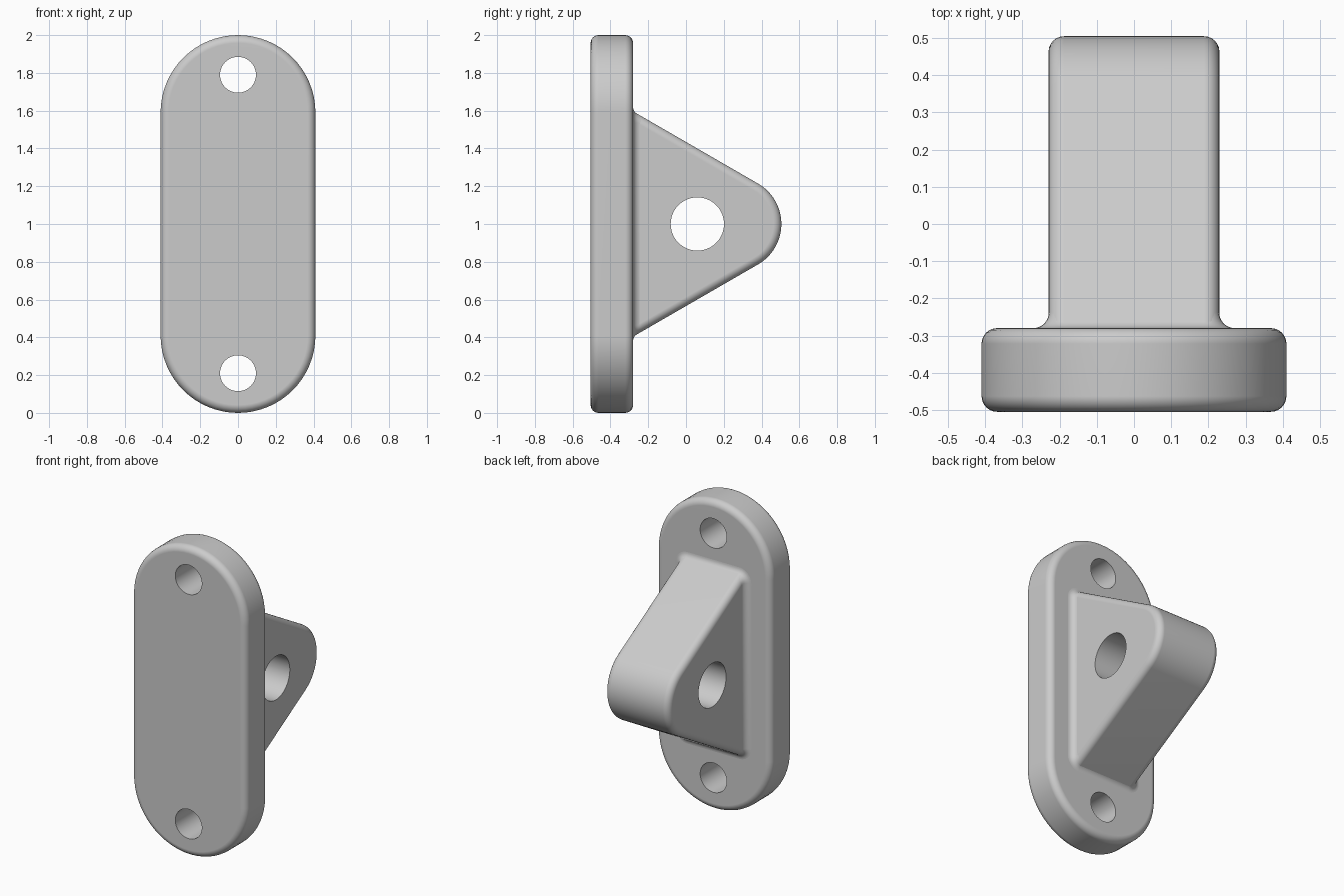
import bpy, bmesh
from math import sin, cos, pi, sqrt, radians
from mathutils import Matrix

if "Cube" in bpy.data.objects:
    bpy.data.objects.remove(bpy.data.objects["Cube"], do_unlink=True)

grey = bpy.data.materials.new("plain grey")
grey.use_nodes = True
COLOUR = (0.6, 0.6, 0.6, 1)
grey.diffuse_color = COLOUR
grey.node_tree.nodes["Principled BSDF"].inputs["Base Color"].default_value = COLOUR

ROUND = 0.042                 # edge rounding and fillet radius
BACK, TIP = -0.28, 0.505      # plate's back face, end of the lug
HALF_W, HALF_H, MID = 0.23, 0.596, 1.0
SLOPE = radians(30)


def arc(cx, cy, r, start, end, steps):
    angles = [start + (end - start) * i / steps for i in range(steps + 1)]
    return [(cx + r * cos(a), cy + r * sin(a)) for a in angles]


def make_object(name, bm):
    bmesh.ops.recalc_face_normals(bm, faces=bm.faces)
    mesh = bpy.data.meshes.new(name)
    bm.to_mesh(mesh)
    bm.free()
    mesh.materials.append(grey)
    obj = bpy.data.objects.new(name, mesh)
    bpy.context.collection.objects.link(obj)
    return obj


def prism(name, points, offset):
    """Extrude a closed 3D outline by an offset."""
    bm = bmesh.new()
    face = bm.faces.new([bm.verts.new(p) for p in points])
    extruded = bmesh.ops.extrude_face_region(bm, geom=[face], use_keep_orig=True)
    verts = [v for v in extruded["geom"] if isinstance(v, bmesh.types.BMVert)]
    bmesh.ops.translate(bm, verts=verts, vec=offset)
    return make_object(name, bm)


def activate(obj):
    bpy.ops.object.select_all(action='DESELECT')
    obj.select_set(True)
    bpy.context.view_layer.objects.active = obj


def round_edges(obj):
    mod = obj.modifiers.new("rounding", 'BEVEL')
    mod.width, mod.segments = ROUND, 6
    mod.limit_method, mod.angle_limit = 'ANGLE', radians(60)
    activate(obj)
    bpy.ops.object.modifier_apply(modifier=mod.name)


def drill(obj, centre, radius, axis):
    bm = bmesh.new()
    turn = Matrix.Rotation(pi / 2, 4, axis)
    bmesh.ops.create_cone(bm, cap_ends=True, segments=48, radius1=radius, radius2=radius,
                          depth=1, matrix=Matrix.Translation(centre) @ turn)
    cutter = make_object("hole_cutter", bm)
    mod = obj.modifiers.new("hole", 'BOOLEAN')
    mod.operation, mod.solver, mod.object = 'DIFFERENCE', 'EXACT', cutter
    activate(obj)
    bpy.ops.object.modifier_apply(modifier=mod.name)
    bpy.data.objects.remove(cutter, do_unlink=True)


def smooth(obj):
    activate(obj)
    bpy.ops.object.shade_smooth_by_angle(angle=radians(35))
    mod = obj.modifiers.new("flat face normals", 'WEIGHTED_NORMAL')
    mod.keep_sharp = True


# Mounting plate with round ends and two screw holes
end_r = 0.41
outline = (arc(0, 2 - end_r, end_r, 0, pi, 32) + arc(0, end_r, end_r, pi, 2 * pi, 32))
plate = prism("mounting_plate", [(x, -TIP, z) for x, z in outline], (0, BACK + TIP, 0))
round_edges(plate)
for side in (-1, 1):
    drill(plate, (0, -0.4, MID + side * 0.79), 0.095, 'X')
smooth(plate)

# Triangular lug with a rounded tip and a cross hole
tip_r = 0.247
profile = [(-0.4, MID - HALF_H), (BACK, MID - HALF_H)]
profile += arc(TIP - tip_r, MID, tip_r, SLOPE - pi / 2, pi / 2 - SLOPE, 24)
profile += [(BACK, MID + HALF_H), (-0.4, MID + HALF_H)]
lug = prism("lug", [(-HALF_W, y, z) for y, z in profile], (2 * HALF_W, 0, 0))
round_edges(lug)
drill(lug, (0, 0.06, MID), 0.141, 'Y')
smooth(lug)

# Concave fillet where the lug meets the plate
bm = bmesh.new()
rings = []
tangent = ROUND * sin(SLOPE) / cos(SLOPE)
for i in range(9):
    a = pi / 2 * i / 8
    flare = ROUND * (1 - sin(a))
    y = BACK + ROUND * (1 - cos(a))
    if a < pi / 2 - SLOPE:
        h = HALF_H + tangent - ROUND * sin(a)
    else:
        h = HALF_H - (y - BACK) * sin(SLOPE) / cos(SLOPE)
    w, r = HALF_W + flare - 0.001, ROUND + flare
    h -= 0.001
    ring = []
    for k, (sx, sz) in enumerate([(1, 1), (-1, 1), (-1, -1), (1, -1)]):
        ring += arc(sx * (w - r), MID + sz * (h - r), r, k * pi / 2, (k + 1) * pi / 2, 6)
    rings.append([bm.verts.new((x, y, z)) for x, z in ring])
for low, high in zip(rings, rings[1:]):
    for j in range(len(low)):
        n = (j + 1) % len(low)
        bm.faces.new((low[j], low[n], high[n], high[j]))
fillet = make_object("lug_fillet", bm)
activate(fillet)
bpy.ops.object.shade_smooth_by_angle(angle=radians(35))
